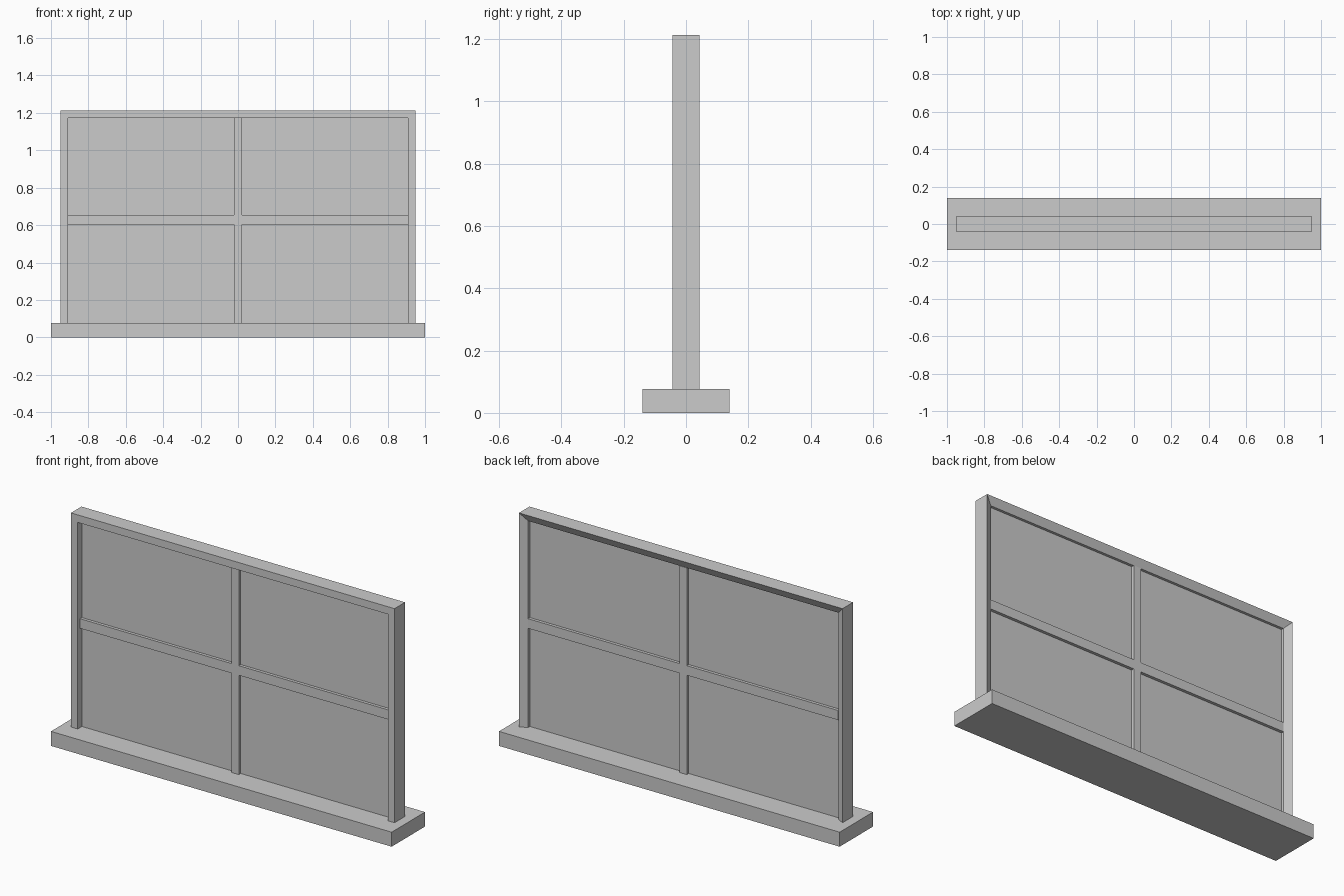
import bpy
import bmesh

if "Cube" in bpy.data.objects:
    bpy.data.objects.remove(bpy.data.objects["Cube"])

SILL_TOP, TOP, HALF_W, RAIL = 0.077, 1.213, 0.95, 0.04


def make_object(name, bm):
    bmesh.ops.recalc_face_normals(bm, faces=bm.faces)
    mesh = bpy.data.meshes.new(name)
    bm.to_mesh(mesh)
    bm.free()
    obj = bpy.data.objects.new(name, mesh)
    bpy.context.collection.objects.link(obj)
    return obj


def box(name, x, y, z):
    """Box from (min, max) pairs along each axis."""
    bm = bmesh.new()
    bmesh.ops.create_cube(bm, size=1)
    for v in bm.verts:
        v.co = [lo + (c + 0.5) * (hi - lo) for c, (lo, hi) in zip(v.co, (x, y, z))]
    return make_object(name, bm)


# Frame: mitred profile swept up, across and down; its back slopes inward
def frame():
    profile = [(0, -0.044), (0, 0.044), (RAIL, 0.023), (RAIL, -0.044)]
    path = [(-1, SILL_TOP, 0), (-1, TOP, -1), (1, TOP, -1), (1, SILL_TOP, 0)]
    bm = bmesh.new()
    rings = [[bm.verts.new((side * (HALF_W - inset), y, z + drop * inset))
              for inset, y in profile] for side, z, drop in path]
    for a, b in zip(rings, rings[1:]):
        for i in range(4):
            j = (i + 1) % 4
            bm.faces.new((a[i], a[j], b[j], b[i]))
    bm.faces.new(rings[0])
    bm.faces.new(rings[-1])
    return make_object("window_frame", bm)


frame()

# Sill
box("window_sill", (-1, 1), (-0.14, 0.14), (0, SILL_TOP))

# Pane
inner = HALF_W - RAIL
box("glass_pane", (-inner, inner), (-0.009, 0.009), (SILL_TOP, TOP - RAIL))

# Glazing bars: full-height upright and a crossbar on each side
box("upright_bar", (-0.022, 0.022), (-0.025, 0.025), (SILL_TOP, TOP - RAIL))
crossbar = box("crossbar", (0.022, inner), (-0.025, 0.025), (0.604, 0.655))
crossbar.modifiers.new("mirror", 'MIRROR').use_axis = (True, False, False)
